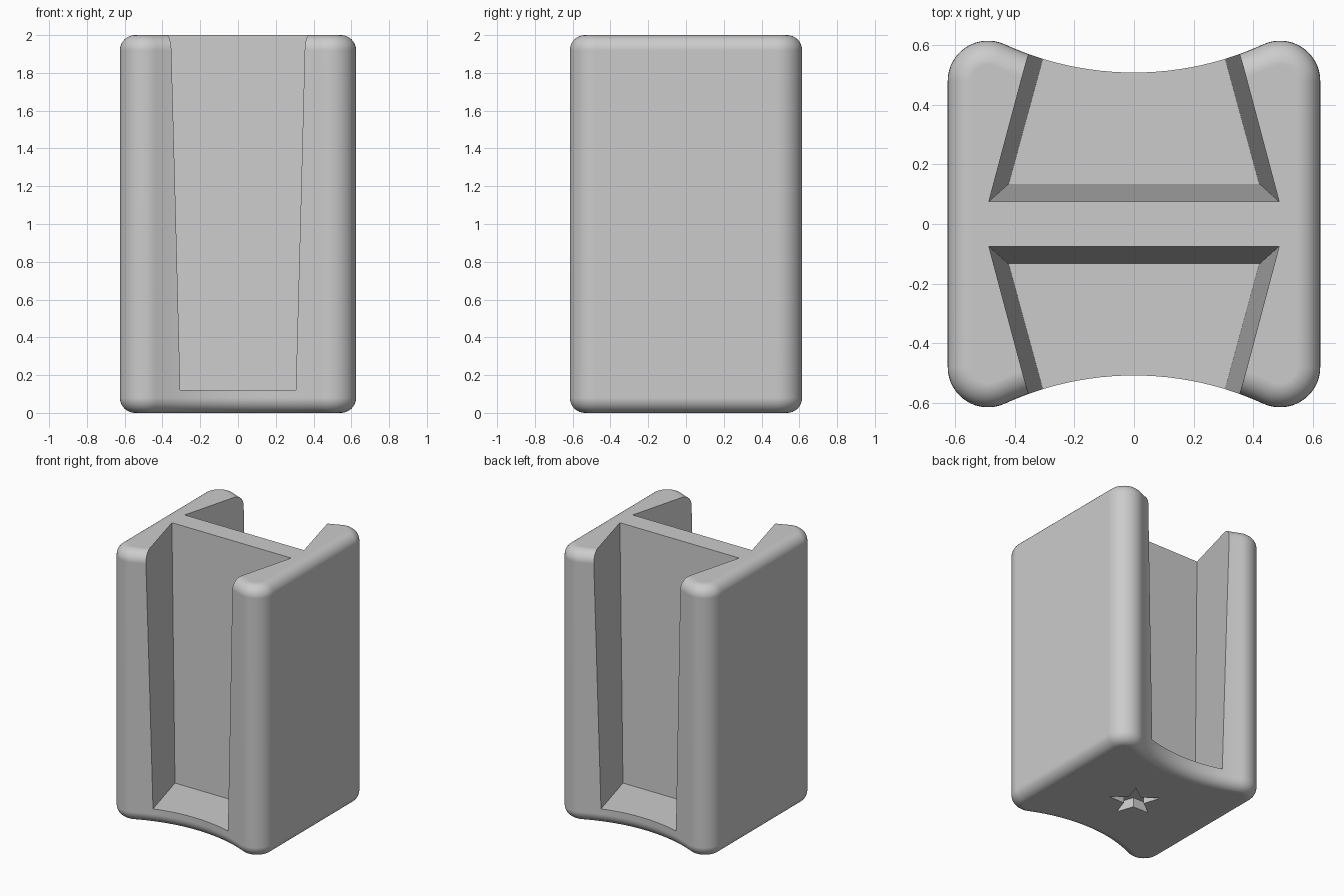
import bpy, bmesh
from math import sin, cos, pi, atan2, hypot, radians

default = bpy.data.objects.get("Cube")
if default:
    bpy.data.objects.remove(default)

HEIGHT, EDGE = 2.0, 0.08            # body height, rounded edge radius
CX, CY, CORNER = 0.49, 0.48, 0.135  # corner post centre and radius
ARC_Y = 1.55                        # centre of the hollow front/back arc
ARC_R = hypot(CX, ARC_Y - CY) - CORNER

grey = bpy.data.materials.new("plain grey")
grey.use_nodes = True
colour = (0.6, 0.6, 0.6, 1)
grey.diffuse_color = colour
grey.node_tree.nodes["Principled BSDF"].inputs["Base Color"].default_value = colour


def loft(name, rings):
    """Closed solid through rings that share a point count."""
    bm = bmesh.new()
    loops = [[bm.verts.new(p) for p in ring] for ring in rings]
    n = len(loops[0])
    for a, b in zip(loops, loops[1:]):
        for i in range(n):
            j = (i + 1) % n
            bm.faces.new((a[i], a[j], b[j], b[i]))
    bm.faces.new(loops[0][::-1])
    bm.faces.new(loops[-1])
    bmesh.ops.recalc_face_normals(bm, faces=bm.faces)
    mesh = bpy.data.meshes.new(name)
    bm.to_mesh(mesh)
    bm.free()
    mesh.materials.append(grey)
    obj = bpy.data.objects.new(name, mesh)
    bpy.context.collection.objects.link(obj)
    return obj


def outline(inset, z):
    """Rounded corners joined by straight sides and hollow front and back."""
    r, big = CORNER - inset, ARC_R + inset
    tangent = atan2(ARC_Y - CY, -CX)
    half = atan2(CX, ARC_Y - CY)
    corner = [(CX + r * cos(tangent * i / 16), CY + r * sin(tangent * i / 16))
              for i in range(17)]
    hollow = [(big * sin(half * (1 - i / 12)), ARC_Y - big * cos(half * (1 - i / 12)))
              for i in range(1, 24)]
    mirrored = [(-x, y) for x, y in reversed(corner)]
    back = corner + hollow + mirrored
    return [(x, y, z) for x, y in back + [(-x, -y) for x, y in back]]


# Body with rounded top and bottom edges
STEPS = 8
fillet = [(EDGE * (1 - sin(i * pi / 2 / STEPS)), EDGE * (1 - cos(i * pi / 2 / STEPS)))
          for i in range(STEPS + 1)]
levels = fillet + [(d, HEIGHT - h) for d, h in reversed(fillet)]
body = loft("body", [outline(d, h) for d, h in levels])


# Tapered pockets, front and back, wider towards the open top
def pocket(side):
    low = [(0.42, 0.135), (0.239, 0.8)]
    high = [(0.487, 0.075), (0.294, 0.8)]
    rings = []
    for t in (0, 1.1):
        pts = [(a[0] + (b[0] - a[0]) * t, a[1] + (b[1] - a[1]) * t)
               for a, b in zip(low, high)]
        pts += [(-x, y) for x, y in reversed(pts)]
        z = 0.12 + (HEIGHT - 0.12) * t
        rings.append([(x, y * side, z) for x, y in pts])
    return loft("pocket_cutter", rings)


# Five-pointed recess under the base
def star_ring(z):
    return [(r * cos(a), r * sin(a), z)
            for k in range(10)
            for r, a in [((0.18, 0.07)[k % 2], radians(36 * k - 90))]]


cutters = [pocket(1), pocket(-1), loft("star_cutter", [star_ring(-0.1), star_ring(0.07)])]
for cutter in cutters:
    cutter.hide_render = True
    cut = body.modifiers.new(cutter.name, 'BOOLEAN')
    cut.operation = 'DIFFERENCE'
    cut.solver = 'EXACT'
    cut.object = cutter

# Apply the cuts, then shade smooth with crisp pocket edges
bpy.ops.object.select_all(action='DESELECT')
body.select_set(True)
bpy.context.view_layer.objects.active = body
bpy.ops.object.convert(target='MESH')
for cutter in cutters:
    bpy.data.objects.remove(cutter)
bpy.ops.object.shade_smooth_by_angle(angle=radians(25))
weighted = body.modifiers.new("even shading", 'WEIGHTED_NORMAL')
weighted.keep_sharp = True
